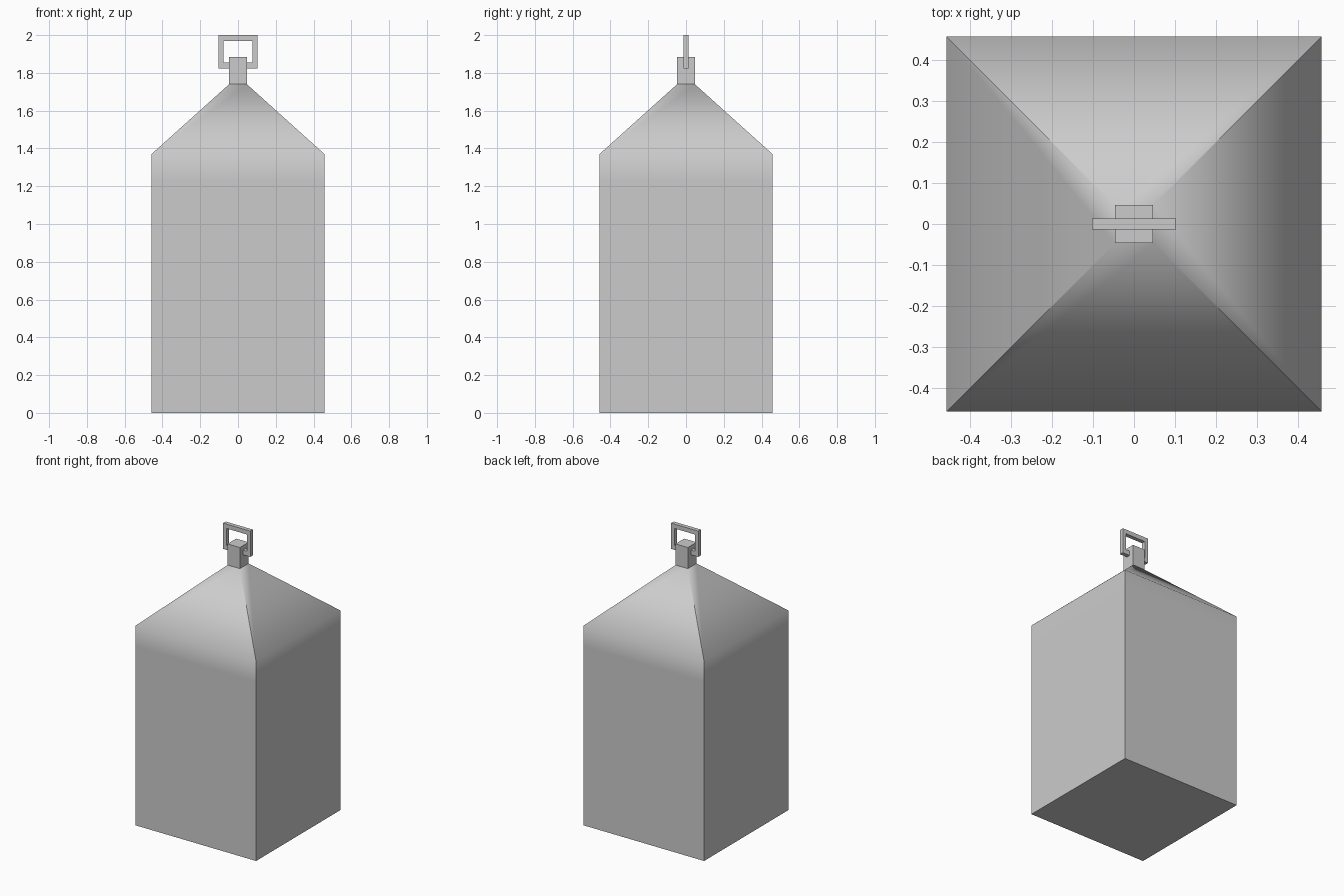
import bpy, bmesh, math

if "Cube" in bpy.data.objects:
    bpy.data.objects.remove(bpy.data.objects["Cube"])


def finish(name, bm):
    bmesh.ops.recalc_face_normals(bm, faces=bm.faces)
    mesh = bpy.data.meshes.new(name)
    bm.to_mesh(mesh)
    bm.free()
    obj = bpy.data.objects.new(name, mesh)
    bpy.context.collection.objects.link(obj)
    return obj


def square_loft(name, profile):
    """Stack square cross-sections given as (half width, height)."""
    bm = bmesh.new()
    rings = [[bm.verts.new((sx * h, sy * h, z))
              for sx, sy in ((-1, -1), (1, -1), (1, 1), (-1, 1))]
             for h, z in profile]
    for a, b in zip(rings, rings[1:]):
        for i in range(4):
            j = (i + 1) % 4
            bm.faces.new((a[i], a[j], b[j], b[i]))
    bm.faces.new(rings[0][::-1])
    bm.faces.new(rings[-1])
    return finish(name, bm)


def rect(hw, z0, z1):
    return [(-hw, z0), (hw, z0), (hw, z1), (-hw, z1)]


def frame(name, outer, inner, half_depth):
    """Rectangular ring in the xz plane."""
    bm = bmesh.new()
    loops = [[bm.verts.new((x, y, z)) for x, z in pts]
             for pts, y in ((outer, -half_depth), (outer, half_depth),
                            (inner, half_depth), (inner, -half_depth))]
    for k in range(4):
        a, b = loops[k], loops[(k + 1) % 4]
        for i in range(4):
            j = (i + 1) % 4
            bm.faces.new((a[i], a[j], b[j], b[i]))
    return finish(name, bm)


# Square body with pyramid shoulders, softened where wall meets roof
body = square_loft("body", [(0.458, 0), (0.458, 1.23), (0.458, 1.37), (0.047, 1.74)])
bpy.context.view_layer.objects.active = body
body.select_set(True)
bpy.ops.object.shade_smooth_by_angle(angle=math.radians(52))
body.select_set(False)

# Post on top of the shoulders
square_loft("neck", [(0.047, 1.74), (0.047, 1.885)])

# Hanging loop passing through the post
frame("hanging_loop", rect(0.103, 1.823, 2.0), rect(0.077, 1.855, 1.97), 0.014)
